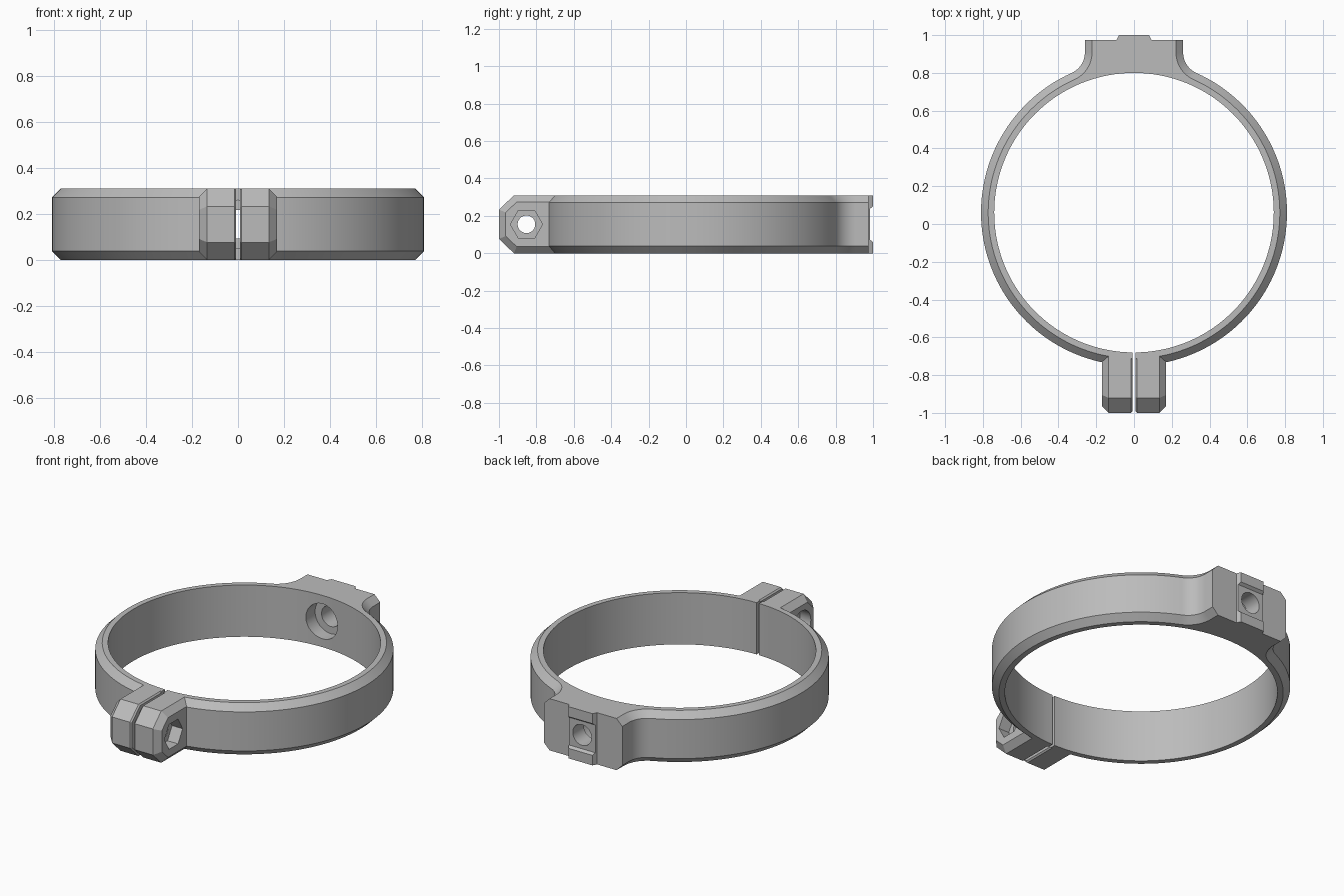
import bpy, bmesh
from math import sin, cos, pi, atan2, asin, sqrt, radians
from mathutils import Vector

if "Cube" in bpy.data.objects:
    bpy.data.objects.remove(bpy.data.objects["Cube"])

HEIGHT, CHAMFER = 0.31, 0.038
MID = HEIGHT / 2
CY, R_IN, R_OUT = 0.06, 0.74, 0.81      # band centre and radii
GAP = 0.008                             # half width of the clamp slit
MOUNT_X, MOUNT_Y, FILLET = 0.26, 0.975, 0.12
BOLT_Y = -0.853

grey = bpy.data.materials.new("grey_plastic")
grey.use_nodes = True
grey.diffuse_color = (0.5, 0.5, 0.5, 1)
grey.node_tree.nodes["Principled BSDF"].inputs["Base Color"].default_value = (0.5, 0.5, 0.5, 1)


def loft(name, loops):
    """Solid through a list of matching closed loops, capped at both ends."""
    bm = bmesh.new()
    rings = [[bm.verts.new(p) for p in loop] for loop in loops]
    n = len(rings[0])
    for a, b in zip(rings, rings[1:]):
        for i in range(n):
            j = (i + 1) % n
            bm.faces.new((a[i], a[j], b[j], b[i]))
    bm.faces.new(rings[0])
    bm.faces.new(rings[-1])
    bmesh.ops.recalc_face_normals(bm, faces=bm.faces)
    mesh = bpy.data.meshes.new(name)
    bm.to_mesh(mesh)
    bm.free()
    obj = bpy.data.objects.new(name, mesh)
    bpy.context.collection.objects.link(obj)
    mesh.materials.append(grey)
    return obj


def rod(name, axis, start, end, radius, centre, sides=48):
    """Cutter cylinder along x or y between two coordinates."""
    along = (start + end) / 2
    if axis == "x":
        loc, rot = (along, centre, MID), (0, pi / 2, 0)
    else:
        loc, rot = (centre, along, MID), (pi / 2, 0, 0)
    bpy.ops.mesh.primitive_cylinder_add(vertices=sides, radius=radius,
                                        depth=abs(end - start), location=loc, rotation=rot)
    obj = bpy.context.object
    obj.name = name
    obj.hide_render = True
    obj.data.materials.append(grey)
    return obj


def combine(target, tool, operation):
    """Apply a boolean and remove the tool."""
    mod = target.modifiers.new("bool", "BOOLEAN")
    mod.operation, mod.object, mod.solver = operation, tool, "EXACT"
    bpy.context.view_layer.objects.active = target
    bpy.ops.object.modifier_apply(modifier=mod.name)
    bpy.data.objects.remove(tool)


def arc(cx, cy, r, a, b, n):
    return [(cx + r * cos(a + (b - a) * i / n), cy + r * sin(a + (b - a) * i / n))
            for i in range(n + 1)]


def band_outline(inset):
    """Split ring with a filleted mounting block, drawn as one closed loop."""
    r = R_OUT - inset
    fx = MOUNT_X + FILLET
    rise = sqrt((R_OUT + FILLET) ** 2 - fx ** 2)
    tangent = atan2(rise, fx)
    half = arc(0, CY, r, -pi / 2 + asin(GAP / r), tangent, 64)
    half += arc(fx, CY + rise, FILLET + inset, tangent + pi, pi, 12)[1:]
    half.append((MOUNT_X - inset, MOUNT_Y))
    other = [(-x, y) for x, y in reversed(half)]
    slit = asin(GAP / R_IN)
    inner = arc(0, CY, R_IN, 1.5 * pi - slit, -pi / 2 + slit, 144)
    return half + other + inner


# Band with mounting block, chamfered top and bottom
levels = [(0, CHAMFER), (CHAMFER, 0), (HEIGHT - CHAMFER, 0), (HEIGHT, CHAMFER)]
band = loft("clamp_band", [[(x, y, z) for x, y in band_outline(d)] for z, d in levels])


# Clamp lugs either side of the slit
def lug_section(x, d):
    upper = [(-0.69, MID - d), (-0.92 + 0.41 * d, MID - d), (-1 + d, 0.078 - 0.41 * d)]
    lower = [(y, -z) for y, z in reversed(upper)]
    return [(x, y, MID + z) for y, z in upper + lower]


for side, s in (("left", 1), ("right", -1)):
    stations = [(GAP, 0.008), (0.016, 0), (0.135, 0), (0.17, 0.036)]
    lug = loft(side + "_lug", [lug_section(s * x, d) for x, d in stations])
    combine(band, lug, "UNION")

# Locating tab on the back, with a tapered notch across it
tab_plan = [(-0.092, 0.95), (-0.092, MOUNT_Y), (-0.08, 1), (0.08, 1), (0.092, MOUNT_Y), (0.092, 0.95)]
tab = loft("back_tab", [[(x, y, z) for x, y in tab_plan] for z in (0, HEIGHT)])
notch_side = [(0.984, -0.083), (1.016, -0.107), (1.016, 0.107), (0.984, 0.083)]
notch = loft("notch_cutter", [[(x, y, MID + z) for y, z in notch_side] for x in (-0.2, 0.2)])
combine(tab, notch, "DIFFERENCE")
combine(band, tab, "UNION")

# Bolt hole, nut pocket and round head pocket, then the mounting bore
for cutter in (
    rod("bolt_cutter", "x", -0.3, 0.3, 0.047, BOLT_Y),
    rod("nut_cutter", "x", 0.1, 0.3, 0.086, BOLT_Y, 6),
    rod("head_cutter", "x", -0.3, -0.1, 0.086, BOLT_Y),
    rod("mount_bore_cutter", "y", 0.6, 1.1, 0.062, 0),
    rod("counterbore_cutter", "y", 0.6, 0.88, 0.105, 0),
):
    combine(band, cutter, "DIFFERENCE")

# Smooth curved walls, keep the chamfer edges crisp
bpy.ops.object.select_all(action="DESELECT")
band.select_set(True)
bpy.context.view_layer.objects.active = band
bpy.ops.object.shade_smooth_by_angle(angle=radians(25))
